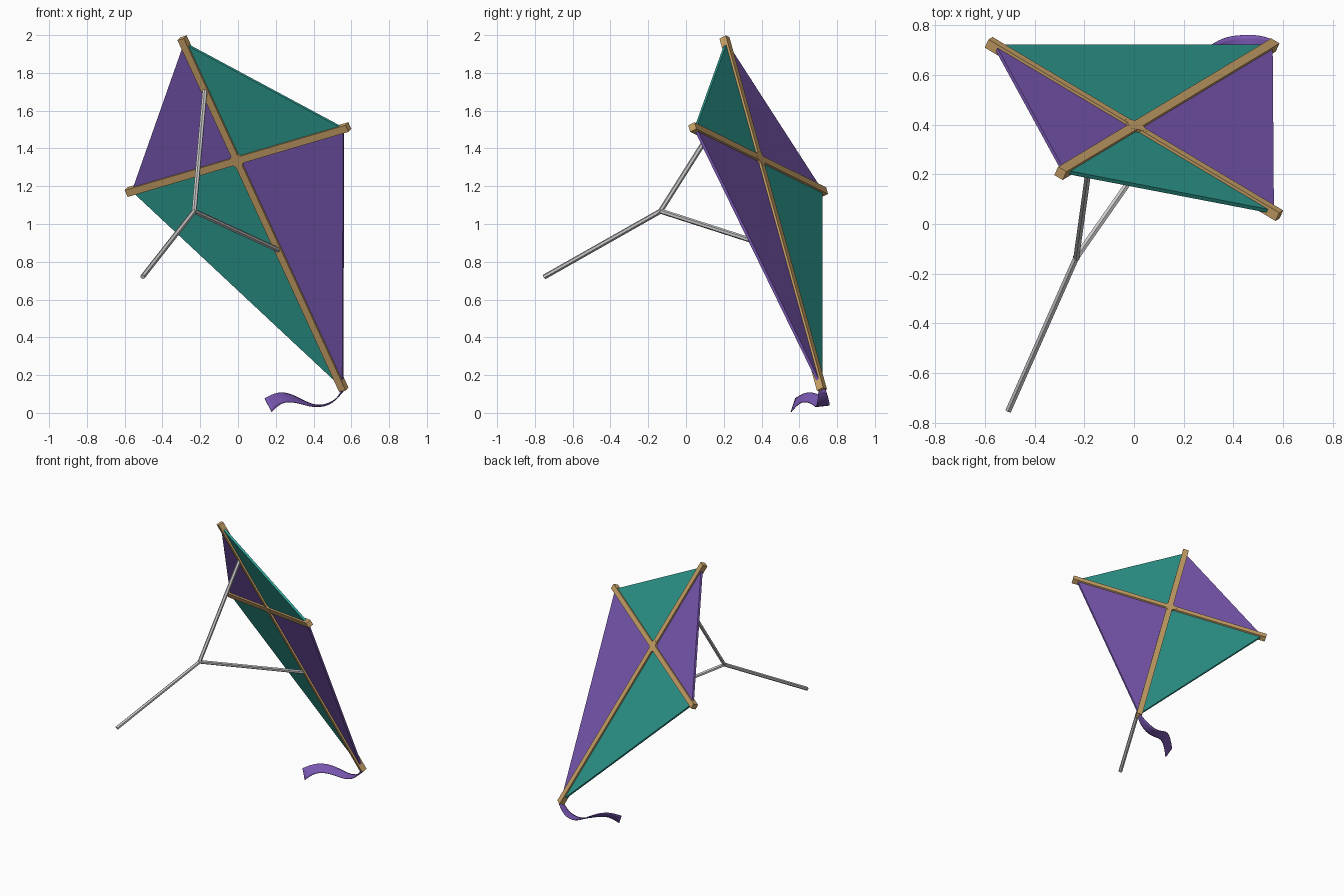
import bpy
import bmesh
from math import radians
from mathutils import Matrix, Vector

cube = bpy.data.objects.get("Cube")
if cube:
    bpy.data.objects.remove(cube, do_unlink=True)


def material(name, rgb):
    m = bpy.data.materials.new(name)
    m.use_nodes = True
    m.diffuse_color = (*rgb, 1)
    m.node_tree.nodes["Principled BSDF"].inputs["Base Color"].default_value = (*rgb, 1)
    return m


purple = material("purple cloth", (0.20, 0.10, 0.46))
teal = material("teal cloth", (0.027, 0.33, 0.28))
wood = material("light wood", (0.60, 0.37, 0.14))
grey = material("grey cord", (0.60, 0.60, 0.60))


def finish(name, bm, mat):
    bmesh.ops.recalc_face_normals(bm, faces=bm.faces)
    mesh = bpy.data.meshes.new(name)
    bm.to_mesh(mesh)
    bm.free()
    mesh.materials.append(mat)
    obj = bpy.data.objects.new(name, mesh)
    bpy.context.collection.objects.link(obj)
    return obj


# Kite frame: x across, y up the long spar, z out of the front
centre = Vector((0, 0.382, 1.341))
up = Vector((-0.405, -0.244, 0.881)).normalized()
across = Vector((0.833, -0.496, 0.244))
across = (across - up * across.dot(up)).normalized()
front = across.cross(up)
kite = Matrix((across, up, front)).transposed().to_4x4()
kite.translation = centre

TOP, BOTTOM, SIDE = 0.731, -1.384, 0.702
SPAR, CLOTH = 0.04, 0.016


def box(name, size, offset=(0, 0, 0), turn=0):
    bm = bmesh.new()
    bmesh.ops.create_cube(bm, size=1)
    local = Matrix.Translation(offset) @ Matrix.Rotation(radians(turn), 4, "Z")
    bm.transform(kite @ local @ Matrix.Diagonal((*size, 1)))
    return finish(name, bm, wood)


# Wooden spars and the joint where they cross
box("long_spar", (SPAR, TOP - BOTTOM, SPAR), (0, (TOP + BOTTOM) / 2, 0))
box("cross_spar", (2 * SIDE, SPAR, SPAR * 0.99))
box("spar_joint", (0.075, 0.075, SPAR * 1.02), turn=45)


# Four cloth panels, each a triangular slab
def panel(name, a, b, mat):
    bm = bmesh.new()
    face = bm.faces.new([bm.verts.new((x, y, -CLOTH / 2)) for x, y in ((0, 0), a, b)])
    new = bmesh.ops.extrude_face_region(bm, geom=[face])["geom"]
    bmesh.ops.translate(bm, vec=(0, 0, CLOTH),
                        verts=[v for v in new if isinstance(v, bmesh.types.BMVert)])
    bm.transform(kite)
    return finish(name, bm, mat)


tip, foot = (0, TOP - 0.03), (0, BOTTOM + 0.015)
left, right = (SIDE - 0.03, 0), (0.03 - SIDE, 0)
panel("upper_left_panel", left, tip, teal)
panel("upper_right_panel", tip, right, purple)
panel("lower_right_panel", right, foot, teal)
panel("lower_left_panel", foot, left, purple)


# Bridle cords meeting at one knot, with the hand line
def cord(name, a, b, radius=0.0135):
    bm = bmesh.new()
    line = b - a
    bmesh.ops.create_cone(bm, cap_ends=True, segments=6, radius1=radius,
                          radius2=radius, depth=line.length)
    turn = line.to_track_quat("Z", "Y").to_matrix().to_4x4()
    bm.transform(Matrix.Translation((a + b) / 2) @ turn)
    return finish(name, bm, grey)


knot = Vector((-0.232, -0.135, 1.068))
cord("upper_bridle", knot, kite @ Vector((0, 0.43, 0)))
cord("lower_bridle", knot, kite @ Vector((0, -0.547, 0)))
cord("hand_line", knot, Vector((-0.505, -0.75, 0.72)))
bm = bmesh.new()
bmesh.ops.create_icosphere(bm, subdivisions=1, radius=0.016)
bm.transform(Matrix.Translation(knot))
finish("bridle_knot", bm, grey)

# Twisting ribbon tail: centre point and half-width vector at each station
stations = [
    ((0.56, 0.72, 0.125), (0.005, 0.018, 0.0)),
    ((0.51, 0.728, 0.055), (0.0, 0.032, 0.003)),
    ((0.43, 0.725, 0.030), (0.0, 0.036, 0.003)),
    ((0.36, 0.715, 0.048), (0.0, 0.036, 0.008)),
    ((0.29, 0.675, 0.080), (-0.004, 0.030, 0.020)),
    ((0.22, 0.620, 0.086), (-0.010, 0.020, 0.028)),
    ((0.16, 0.568, 0.041), (-0.018, 0.012, 0.036)),
]
bm = bmesh.new()
rows = []
for point, half in stations:
    p, h = Vector(point), Vector(half)
    rows.append((bm.verts.new(p - h), bm.verts.new(p + h)))
for (a, b), (c, d) in zip(rows, rows[1:]):
    bm.faces.new((a, b, d, c))
tail = finish("ribbon_tail", bm, purple)
smooth = tail.modifiers.new("smooth", "SUBSURF")
smooth.levels = smooth.render_levels = 2
smooth.boundary_smooth = "PRESERVE_CORNERS"
thick = tail.modifiers.new("thickness", "SOLIDIFY")
thick.thickness = 0.005
thick.offset = 0
for poly in tail.data.polygons:
    poly.use_smooth = True
